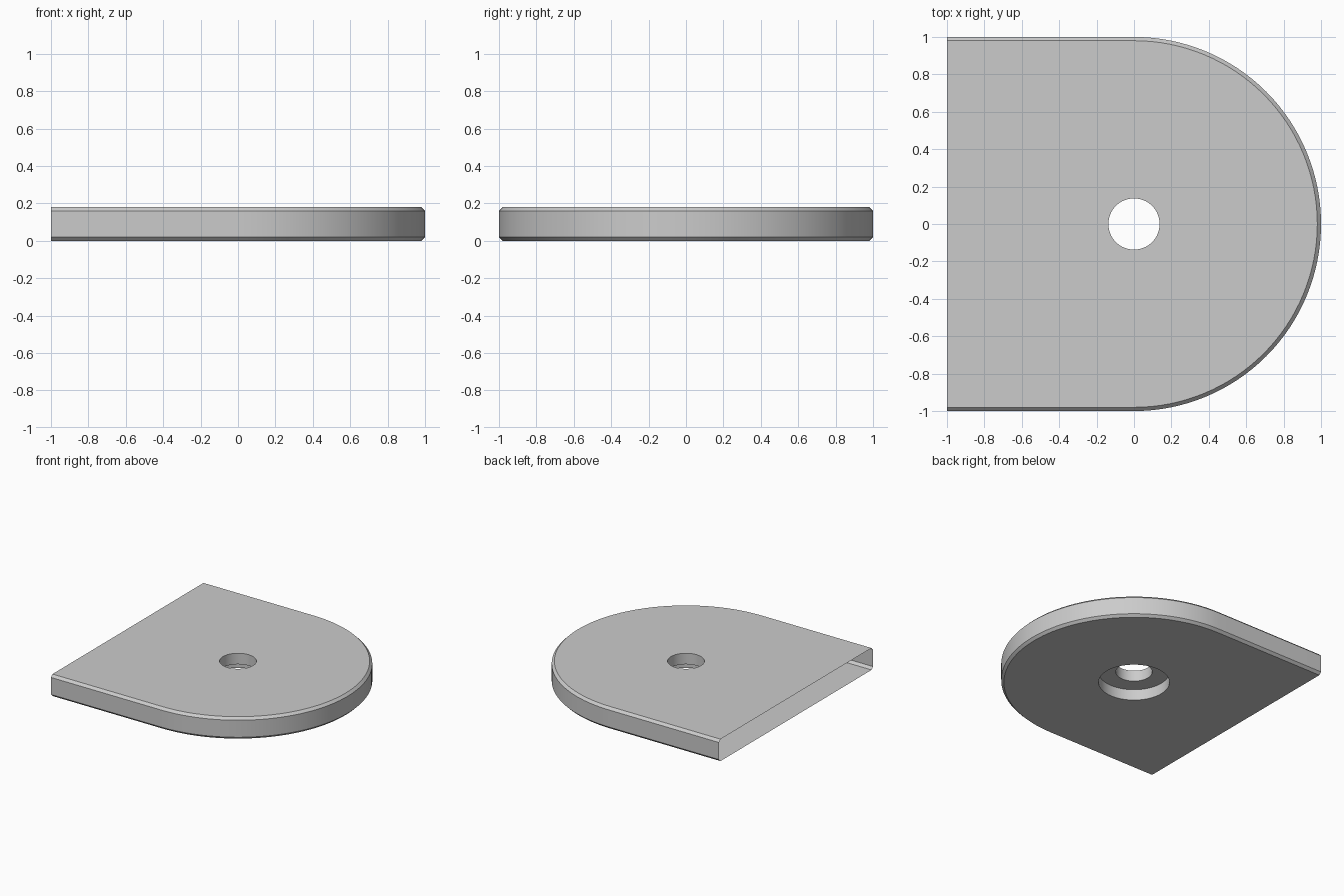
import bpy, bmesh, math

if "Cube" in bpy.data.objects:
    bpy.data.objects.remove(bpy.data.objects["Cube"])

N_ARC = 64    # segments on the rounded end
N_HOLE = 64   # segments on the holes
bm = bmesh.new()


def outline(r, z):
    """Open D-shaped outline: straight sides from x=-1, half circle at +x."""
    pts = [(-1, -r)]
    for i in range(N_ARC + 1):
        a = -math.pi / 2 + math.pi * i / N_ARC
        pts.append((r * math.cos(a), r * math.sin(a)))
    pts.append((-1, r))
    return [bm.verts.new((x, y, z)) for x, y in pts]


def circle(r, z):
    return [bm.verts.new((r * math.cos(2 * math.pi * i / N_HOLE),
                          r * math.sin(2 * math.pi * i / N_HOLE), z)) for i in range(N_HOLE)]


def skin(a, b, closed):
    """Quads between two matching rows of vertices."""
    n = len(a)
    for i in range(n if closed else n - 1):
        j = (i + 1) % n
        bm.faces.new((a[i], a[j], b[j], b[i]))


def cap(outer, hole, up):
    """Flat D-shaped face with a round hole."""
    edges = []
    for ring in (outer, hole):
        for i in range(len(ring)):
            pair = (ring[i], ring[(i + 1) % len(ring)])
            edges.append(bm.edges.get(pair) or bm.edges.new(pair))
    res = bmesh.ops.triangle_fill(bm, edges=edges, use_beauty=True, use_dissolve=False)
    for f in res["geom"]:
        if isinstance(f, bmesh.types.BMFace):
            f.normal_update()
            if (f.normal.z > 0) != up:
                f.normal_flip()


# Chamfered outer wall, left open along the straight end
rows = [outline(r, z) for r, z in ((0.98, 0), (1, 0.02), (1, 0.16), (0.98, 0.18))]
for low, high in zip(rows, rows[1:]):
    skin(low, high, False)

# Stepped hole: wide counterbore below, narrow hole above
hole = [circle(r, z) for r, z in ((0.137, 0.18), (0.137, 0.09), (0.267, 0.09), (0.267, 0))]
for high, low in zip(hole, hole[1:]):
    skin(high, low, True)

# Top and bottom faces
cap(rows[3], hole[0], True)
cap(rows[0], hole[3], False)

mesh = bpy.data.meshes.new("rounded_end_plate")
bm.to_mesh(mesh)
bm.free()
plate = bpy.data.objects.new("rounded_end_plate", mesh)
bpy.context.collection.objects.link(plate)
bpy.context.view_layer.objects.active = plate
plate.select_set(True)
bpy.ops.object.shade_smooth_by_angle(angle=math.radians(30))
